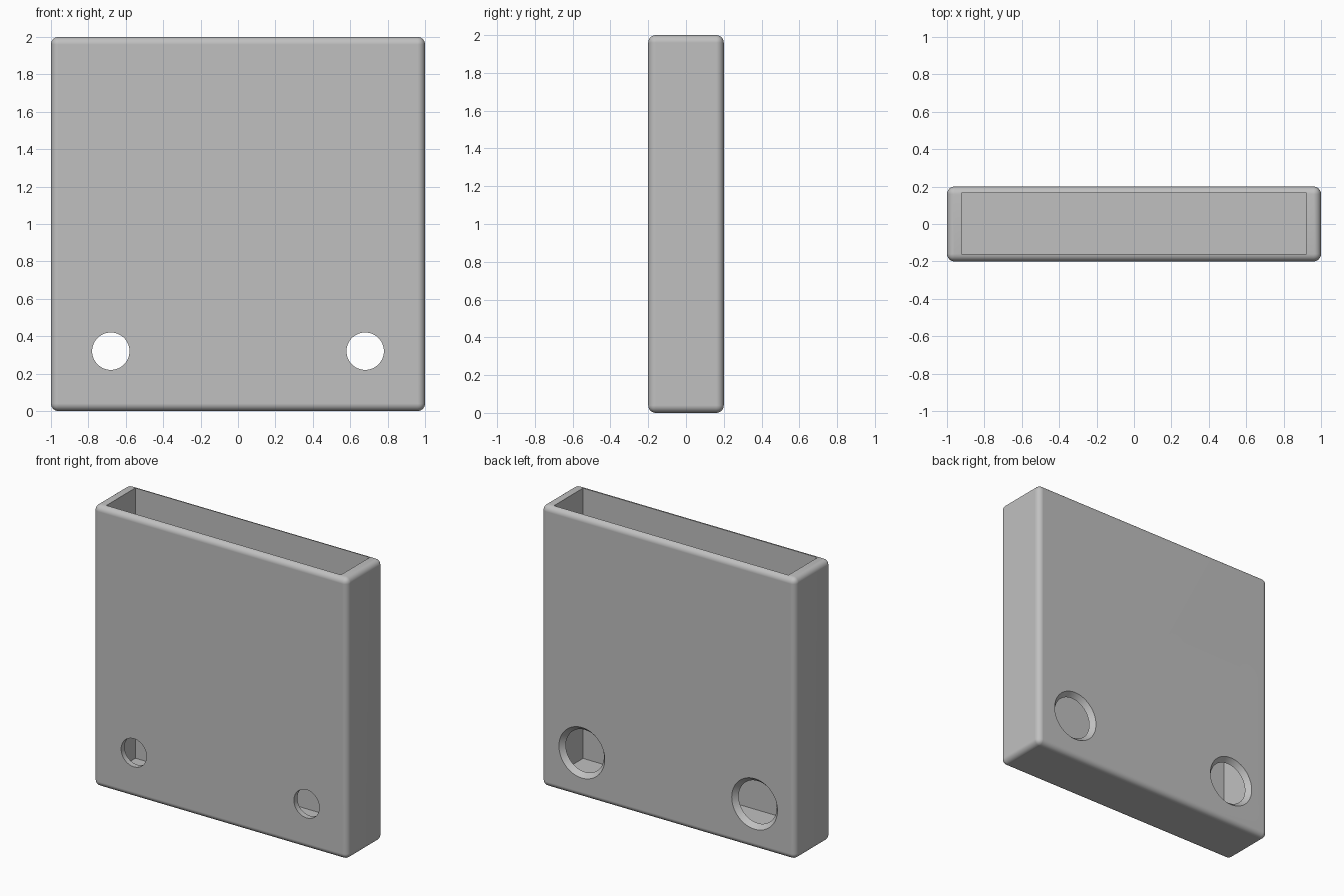
import bpy
import math

default = bpy.data.objects.get("Cube")
if default:
    bpy.data.objects.remove(default, do_unlink=True)

# Single grey plastic colour
grey = bpy.data.materials.new("light_grey")
grey.use_nodes = True
colour = (0.527, 0.527, 0.527, 1)
grey.diffuse_color = colour
grey.node_tree.nodes["Principled BSDF"].inputs["Base Color"].default_value = colour

POCKET_FRONT, POCKET_BACK = -0.161, 0.165
FLOOR = 0.077


def box(name, low, high):
    """Axis-aligned box between two corners."""
    centre = [(a + b) / 2 for a, b in zip(low, high)]
    bpy.ops.mesh.primitive_cube_add(size=1, location=centre)
    ob = bpy.context.object
    ob.name = name
    ob.scale = [b - a for a, b in zip(low, high)]
    bpy.ops.object.transform_apply(location=True, rotation=True, scale=True)
    ob.data.materials.append(grey)
    return ob


def bore(name, x, y0, y1, r0, r1):
    """Round cutter along y, with radius r0 at y0 and r1 at y1."""
    bpy.ops.mesh.primitive_cone_add(
        vertices=64, radius1=r0, radius2=r1, depth=y1 - y0,
        location=(x, (y0 + y1) / 2, 0.32), rotation=(-math.pi / 2, 0, 0))
    ob = bpy.context.object
    ob.name = name
    bpy.ops.object.transform_apply(location=True, rotation=True, scale=True)
    ob.data.materials.append(grey)
    return ob


# Rounded outer shell
body = box("open_box_body", (-1, -0.2, 0), (1, 0.2, 2))
bevel = body.modifiers.new("rounded_edges", "BEVEL")
bevel.width = 0.04
bevel.segments = 6

# Open-topped pocket
cutters = [box("pocket_cutter", (-0.923, POCKET_FRONT, FLOOR),
               (0.923, POCKET_BACK, 2.2))]

# Plain front holes and countersunk back holes
slope = (0.18 - 0.15) / (0.2 - POCKET_BACK)
for side, x in (("right", -0.68), ("left", 0.68)):
    cutters.append(bore(f"{side}_front_hole_cutter", x, -0.3, -0.05, 0.1, 0.1))
    y0, y1 = 0.1, 0.25
    cutters.append(bore(f"{side}_back_hole_cutter", x, y0, y1,
                        0.18 + slope * (y0 - 0.2), 0.18 + slope * (y1 - 0.2)))

for cutter in cutters:
    cut = body.modifiers.new(cutter.name, "BOOLEAN")
    cut.operation = "DIFFERENCE"
    cut.solver = "EXACT"
    cut.object = cutter

# Bake the cuts and drop the cutters
bpy.ops.object.select_all(action="DESELECT")
body.select_set(True)
bpy.context.view_layer.objects.active = body
for name in [m.name for m in body.modifiers]:
    bpy.ops.object.modifier_apply(modifier=name)
for cutter in cutters:
    bpy.data.objects.remove(cutter, do_unlink=True)

# One material slot, smooth rounds and flat walls
body.data.materials.clear()
body.data.materials.append(grey)
for face in body.data.polygons:
    face.material_index = 0
bpy.ops.object.shade_smooth_by_angle(angle=math.radians(25))
weighted = body.modifiers.new("flat_walls", "WEIGHTED_NORMAL")
weighted.keep_sharp = True
